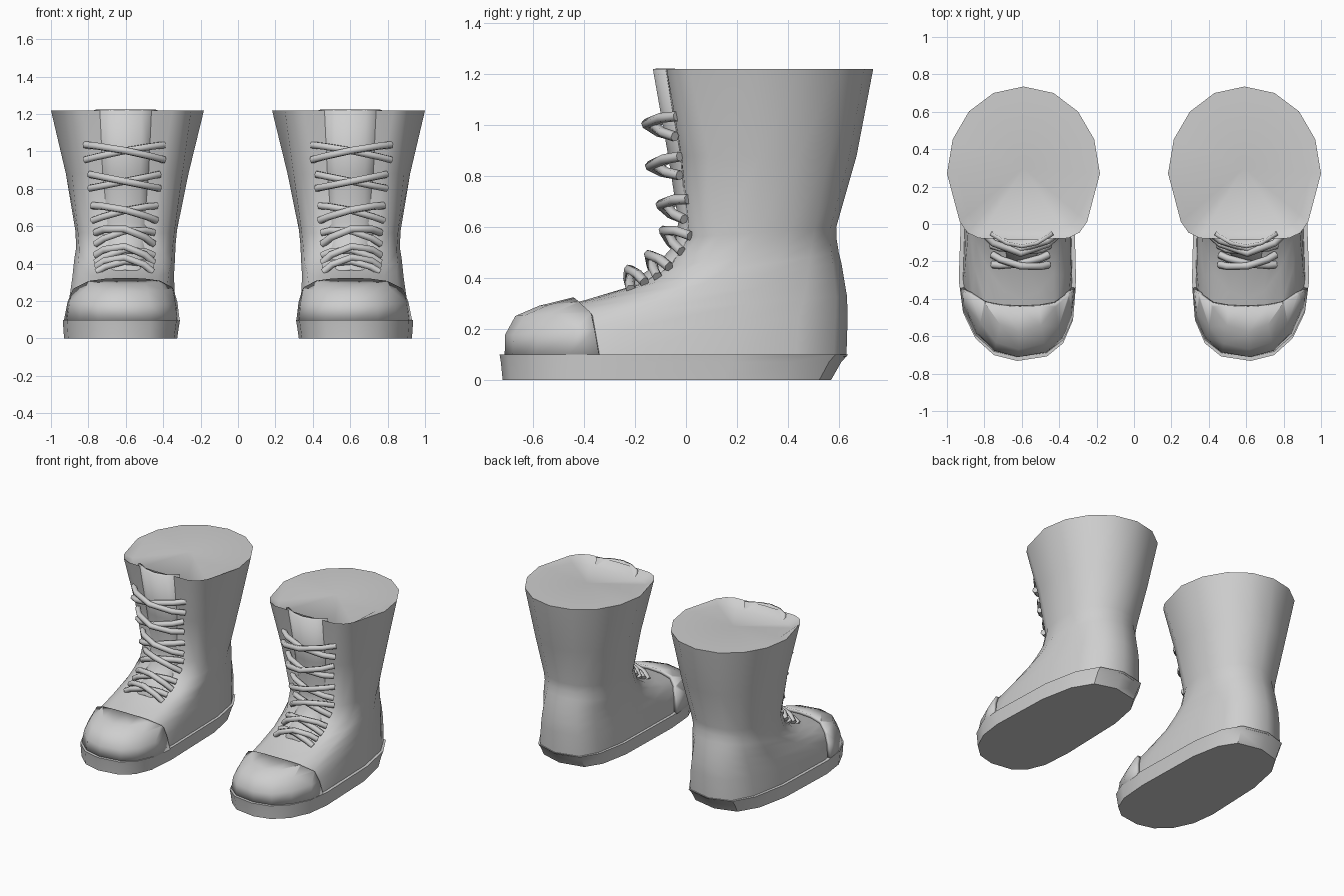
import bpy, bmesh, math
from mathutils import Vector

cube = bpy.data.objects.get("Cube")
if cube:
    bpy.data.objects.remove(cube, do_unlink=True)

GREY = (0.62, 0.62, 0.62, 1.0)
mat = bpy.data.materials.new("plain grey")
mat.use_nodes = True
mat.diffuse_color = GREY
mat.node_tree.nodes["Principled BSDF"].inputs["Base Color"].default_value = GREY

SIDES = 16


def ring(bm, yf, zf, ymid, yb, zb, x0, x1, nf, nb, taper=0, inner=0):
    """Tilted rounded outline: front and back roundness, narrowed front, squarer inner side."""
    verts = []
    for i in range(SIDES):
        a = 2 * math.pi * i / SIDES
        c, s = math.cos(a), math.sin(a)
        p = 2 / ((nf if s < 0 else nb) + (inner if c < -.01 else 0))
        reach = yb - ymid if s > 0 else ymid - yf
        v = math.copysign(abs(s) ** p, s)
        u = math.copysign(abs(c) ** p, c) * (1 + taper * min(v, 0))
        x = (x0 + x1) / 2 + (x1 - x0) / 2 * u
        y = ymid + reach * v
        z = zf + (zb - zf) * (y - yf) / (yb - yf)
        verts.append(bm.verts.new((x, y, z)))
    return verts


def bridge(bm, low, high):
    for i in range(SIDES):
        j = (i + 1) % SIDES
        bm.faces.new((low[i], low[j], high[j], high[i]))


def loft(rows):
    bm = bmesh.new()
    rings = [ring(bm, *r) for r in rows]
    for low, high in zip(rings, rings[1:]):
        bridge(bm, low, high)
    return bm, rings


def finish(bm, name, thickness=0, offset=1, angle=40):
    """Make the left part and mirror it to the right boot."""
    me = bpy.data.meshes.new(name)
    bm.to_mesh(me)
    bm.free()
    me.materials.append(mat)
    me.shade_smooth()
    me.set_sharp_from_angle(angle=math.radians(angle))
    ob = bpy.data.objects.new(name, me)
    bpy.context.collection.objects.link(ob)
    if thickness:
        sol = ob.modifiers.new("thickness", 'SOLIDIFY')
        sol.thickness = thickness
        sol.offset = offset
    ob.modifiers.new("pair", 'MIRROR').use_mirror_merge = False


# Upper: front y, front z, middle y, back y, back z, x range, roundness, taper, inner
UPPER = [
    (-.69, .09, -.30, .630, .09, .330, .915, 2.1, 2.9, 0, .7),
    (-.69, .17, -.24, .635, .25, .335, .905, 2.2, 2.8, .04, .7),
    (-.655, .235, -.12, .632, .33, .340, .893, 2.4, 2.7, .1, .5),
    (-.57, .27, 0, .62, .40, .342, .885, 2.2, 2.6, .14, .4),
    (-.40, .312, .08, .61, .46, .340, .88, 1.8, 2.5, .1, .3),
    (-.20, .372, .15, .60, .50, .336, .875, 2.0, 2.4, 0, .2),
    (-.08, .44, .22, .592, .55, .335, .865, 2.5, 2.3),
    (0.0, .56, .28, .59, .60, .326, .87, 3.0, 2.2),
    (-.03, .88, .29, .67, .88, .265, .92, 4.0, 2.1, .1),
    (-.085, 1.22, .27, .735, 1.22, .182, 1.0, 6.0, 2.05, .2),
]
bm, rings = loft(UPPER)
# Closed top that dips behind the tongue
centre = Vector((.59, .30, 1.22))
inner = []
for v in rings[-1]:
    co = centre.lerp(v.co, .87)
    co.z -= max(0, .15 - co.y) * .3
    inner.append(bm.verts.new(co))
bridge(bm, rings[-1], inner)
mid = bm.verts.new(centre)
for i in range(SIDES):
    bm.faces.new((inner[i], inner[(i + 1) % SIDES], mid))
finish(bm, "boot_upper", angle=60)

# Toe cap: thick shell over the front of the foot, its rear edge peaked forward on top
bm, _ = loft(UPPER[:6])
for point, normal in (((0, -.34, .1), (0, .985, .174)), ((0, -.37, .255), (0, .58, .81))):
    bmesh.ops.bisect_plane(bm, geom=bm.verts[:] + bm.edges[:] + bm.faces[:],
                           plane_co=point, plane_no=normal, clear_outer=True)
finish(bm, "toe_cap", .022, angle=60)

# Sole with a heel that slopes in underneath
bm, rings = loft([
    (-.72, 0, -.30, .57, 0, .325, .93, 2.1, 2.9, 0, .7),
    (-.727, .07, -.30, .61, .07, .315, .935, 2.1, 2.9, 0, .7),
    (-.732, .10, -.30, .637, .10, .310, .937, 2.1, 2.9, 0, .7),
])
bm.faces.new(rings[0][::-1])
bm.faces.new(rings[-1])
finish(bm, "sole")


def outward(degrees):
    a = math.radians(degrees)
    return Vector((0, -math.cos(a), math.sin(a))), Vector((0, math.sin(a), math.cos(a)))


# Tongue: bowed strip down the shaft and over the instep (y, z, half width, lean)
bm = bmesh.new()
rows = []
for y, z, hw, lean in [(-.13, 1.22, .17, 0), (-.07, .88, .155, 0), (-.03, .62, .15, 5),
                       (-.045, .53, .15, 30), (-.12, .45, .14, 55), (-.23, .375, .13, 65)]:
    n, _ = outward(lean)
    rows.append([bm.verts.new(Vector((.6 + hw * k, y, z)) - n * .07 * k * k)
                 for k in (-1, -.5, 0, .5, 1)])
for top, low in zip(rows, rows[1:]):
    for i in range(4):
        bm.faces.new((low[i], low[i + 1], top[i + 1], top[i]))
finish(bm, "tongue", .02, -1)

# Crossed laces: y, z, half width, half spread, bulge, lean
LACES = [(-.04, .995, .21, .04, .105, 5), (-.025, .84, .185, .037, .105, 0),
         (0, .67, .17, .04, .09, 10), (0, .535, .155, .035, .09, 30),
         (-.09, .425, .155, .03, .075, 50), (-.19, .37, .15, .03, .06, 62)]
for side, label in ((1, "left"), (-1, "right")):
    cu = bpy.data.curves.new(label + "_laces", 'CURVE')
    cu.dimensions = '3D'
    cu.bevel_depth = .02
    cu.bevel_resolution = 1
    cu.use_fill_caps = True
    cu.materials.append(mat)
    for y, z, hw, spread, bulge, lean in LACES:
        n, up = outward(lean)
        for cross in (1, -1):
            sp = cu.splines.new('POLY')
            sp.points.add(4)
            for p, k in zip(sp.points, (-1, -.7, 0, .7, 1)):
                depth = (bulge + .012 * cross) * (1 - abs(k) ** 2.2)
                co = Vector((side * (.607 + hw * k), y, z)) + n * depth + up * spread * k * cross
                p.co = (*co, 1)
            sp.use_smooth = True
    ob = bpy.data.objects.new(label + "_laces", cu)
    bpy.context.collection.objects.link(ob)
